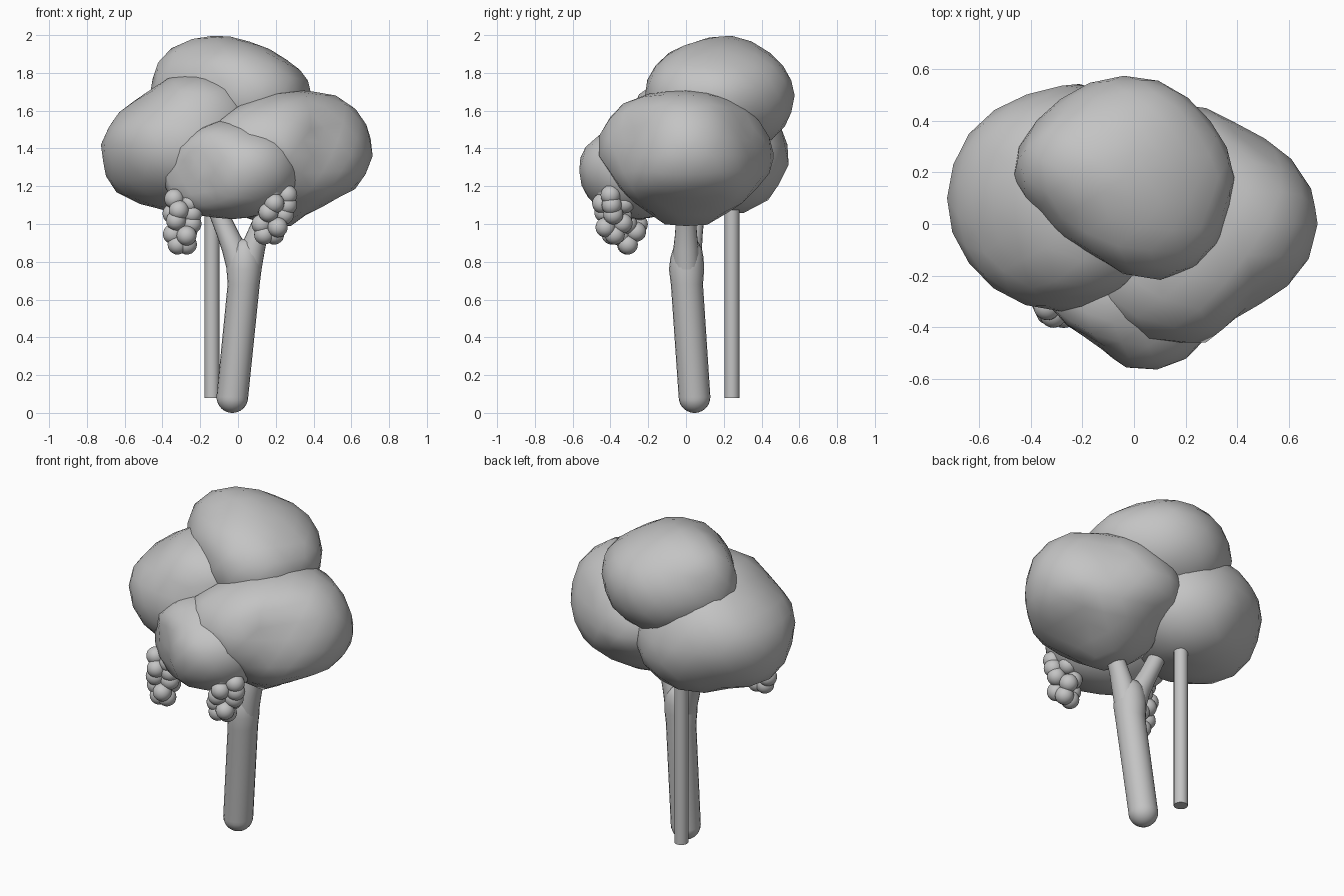
import bpy
import bmesh
from math import cos, sin, pi, exp, radians
from mathutils import Vector

cube = bpy.data.objects.get("Cube")
if cube:
    bpy.data.objects.remove(cube, do_unlink=True)

# One plain colour for the whole tree
grey = bpy.data.materials.new("plain_grey")
grey.use_nodes = True
grey.diffuse_color = (0.55, 0.55, 0.55, 1)
grey.node_tree.nodes["Principled BSDF"].inputs["Base Color"].default_value = grey.diffuse_color


def finish(name, bm):
    """Turn a bmesh into a smooth shaded object with the grey material."""
    bmesh.ops.recalc_face_normals(bm, faces=bm.faces)
    mesh = bpy.data.meshes.new(name)
    bm.to_mesh(mesh)
    bm.free()
    mesh.materials.append(grey)
    obj = bpy.data.objects.new(name, mesh)
    bpy.context.collection.objects.link(obj)
    bpy.ops.object.select_all(action='DESELECT')
    obj.select_set(True)
    bpy.context.view_layer.objects.active = obj
    bpy.ops.object.shade_smooth_by_angle(angle=radians(60))
    return obj


def foliage(name, centre, radii, bulges):
    """Ellipsoid whose surface is pulled smoothly through the bulge points."""
    centre = Vector(centre)
    pulls = []
    for point in bulges:
        offset = Vector(point) - centre
        scaled = Vector([o / r for o, r in zip(offset, radii)])
        pulls.append((scaled.normalized(), scaled.length))
    bm = bmesh.new()
    bmesh.ops.create_icosphere(bm, subdivisions=3, radius=1)
    for vert in bm.verts:
        direction = vert.co.normalized()
        total = weight_sum = 0.05
        for pull, length in pulls:
            weight = exp(18 * (direction.dot(pull) - 1))
            total += weight * length
            weight_sum += weight
        size = total / weight_sum
        vert.co = centre + Vector([d * r * size for d, r in zip(direction, radii)])
    return finish(name, bm)


def loft(name, rings, sides=20):
    """Tube through level rings given as x, y, z, radius."""
    bm = bmesh.new()
    loops = []
    for x, y, z, r in rings:
        angles = [2 * pi * i / sides for i in range(sides)]
        loops.append([bm.verts.new((x + r * cos(a), y + r * sin(a), z)) for a in angles])
    for low, high in zip(loops, loops[1:]):
        for i in range(sides):
            j = (i + 1) % sides
            bm.faces.new((low[i], low[j], high[j], high[i]))
    bm.faces.new(loops[0])
    bm.faces.new(loops[-1])
    return finish(name, bm)


def fruit_cluster(name, bottom, slant, layers, turn):
    """Bunch of round berries stacked in rings, from the tip upwards."""
    bm = bmesh.new()
    for level, (count, spread) in enumerate(layers):
        middle = Vector(bottom) + Vector(slant) * level
        for i in range(count):
            a = turn + 2 * pi * i / count + level * 0.9
            berry = bmesh.ops.create_icosphere(bm, subdivisions=3, radius=0.053)["verts"]
            shift = Vector((cos(a), sin(a), 0.25 * sin(2 * a))) * spread
            bmesh.ops.translate(bm, verts=berry, vec=middle + shift)
    return finish(name, bm)


# Leaf masses
foliage("top_foliage", (-0.04, 0.18, 1.68), (0.42, 0.38, 0.31), [
    (-.47, .2, 1.72), (.39, .18, 1.66), (.06, -.215, 1.73), (.05, .565, 1.72),
    (-.14, .25, 2.0), (.06, .25, 1.955), (.18, .22, 1.915), (-.37, .22, 1.93),
    (-.34, .02, 1.72), (.31, .38, 1.68), (.19, -.2, 1.7), (0, -.12, 1.89),
    (-.05, .02, 1.955), (0, .45, 1.9), (0, .51, 1.5), (-.14, -.12, 1.7),
    (-.28, .02, 1.86), (-.36, .42, 1.7)])
foliage("right_foliage", (-0.28, 0.1, 1.42), (0.44, 0.42, 0.35), [
    (-.72, .02, 1.36), (-.71, .18, 1.37), (-.66, .1, 1.17), (-.45, .1, 1.09),
    (-.57, .4, 1.31), (-.17, .545, 1.31), (-.15, .43, 1.13), (-.53, -.26, 1.38),
    (-.44, .475, 1.33), (-.27, -.34, 1.4), (-.14, -.1, 1.79), (-.64, .08, 1.58),
    (-.5, .05, 1.67), (-.2, .5, 1.5), (-.22, 0, 1.8), (-.33, .02, 1.77),
    (-.65, -.12, 1.36)])
foliage("left_foliage", (0.28, 0, 1.36), (0.42, 0.44, 0.35), [
    (.725, .01, 1.39), (.7, 0, 1.49), (.67, 0, 1.26), (.685, -.13, 1.39),
    (.61, .25, 1.4), (.44, .345, 1.42), (.25, .44, 1.42),
    (.05, .465, 1.4), (.59, -.22, 1.4), (.44, -.315, 1.42), (.2, -.46, 1.45),
    (-.03, -.42, 1.5), (.3, 0, 1.71), (.6, 0, 1.635), (0, 0, 1.63),
    (.12, .03, 1), (.48, 0, 1.11), (.2, .32, 1.14), (.2, -.34, 1.19),
    (.2, -.37, 1.6), (.2, .37, 1.57)])
foliage("front_foliage", (-0.03, -0.25, 1.28), (0.34, 0.29, 0.25), [
    (-.4, -.2, 1.22), (-.3, -.25, 1.43), (-.1, -.32, 1.54), (.05, -.4, 1.5),
    (.22, -.46, 1.42), (.31, -.38, 1.27), (.23, -.5, 1.3), (.14, -.57, 1.3),
    (0, -.555, 1.28), (-.16, -.45, 1.28), (-.28, -.36, 1.25),
    (0, -.3, 1.03), (-.34, -.25, 1.12), (.2, -.4, 1.1), (.1, -.52, 1.16)])

# Leaning trunk with a rounded foot and a rounded top inside the fork
foot = [(-0.03, 0.045, 0.084 * (1 - cos(a)), 0.084 * sin(a))
        for a in [radians(d) for d in range(6, 91, 12)]]
loft("trunk", foot + [
    (0.03, 0.005, 0.68, 0.085), (0.032, 0.003, 0.76, 0.093),
    (0.034, 0.005, 0.82, 0.088), (0.035, 0.008, 0.87, 0.076),
    (0.037, 0.008, 0.905, 0.055), (0.038, 0.01, 0.92, 0.025)])
loft("right_branch", [
    (0.01, 0.005, 0.76, 0.07), (-0.013, 0.012, 0.86, 0.072),
    (-0.05, 0.026, 0.94, 0.062), (-0.09, 0.04, 1.03, 0.056),
    (-0.16, 0.06, 1.2, 0.05)])
loft("left_branch", [
    (0.055, 0.003, 0.76, 0.07), (0.074, 0, 0.86, 0.068),
    (0.1, 0, 0.94, 0.059), (0.13, 0, 1.02, 0.053), (0.2, 0, 1.2, 0.045)])

# Straight support pole behind the trunk
loft("support_pole", [(-0.138, 0.243, z, 0.04) for z in (0.08, 1.15)], 16)

# Hanging fruit
fruit_cluster("right_fruit", (-0.295, -0.31, 0.89), (0, 0.004, 0.058),
              [(2, 0.025), (3, 0.05), (3, 0.05), (4, 0.055), (3, 0.05)], 0.1)
fruit_cluster("left_fruit", (0.165, -0.385, 0.94), (0.012, 0, 0.055),
              [(2, 0.028), (3, 0.053), (3, 0.055), (4, 0.06), (3, 0.05)], 0.3)
